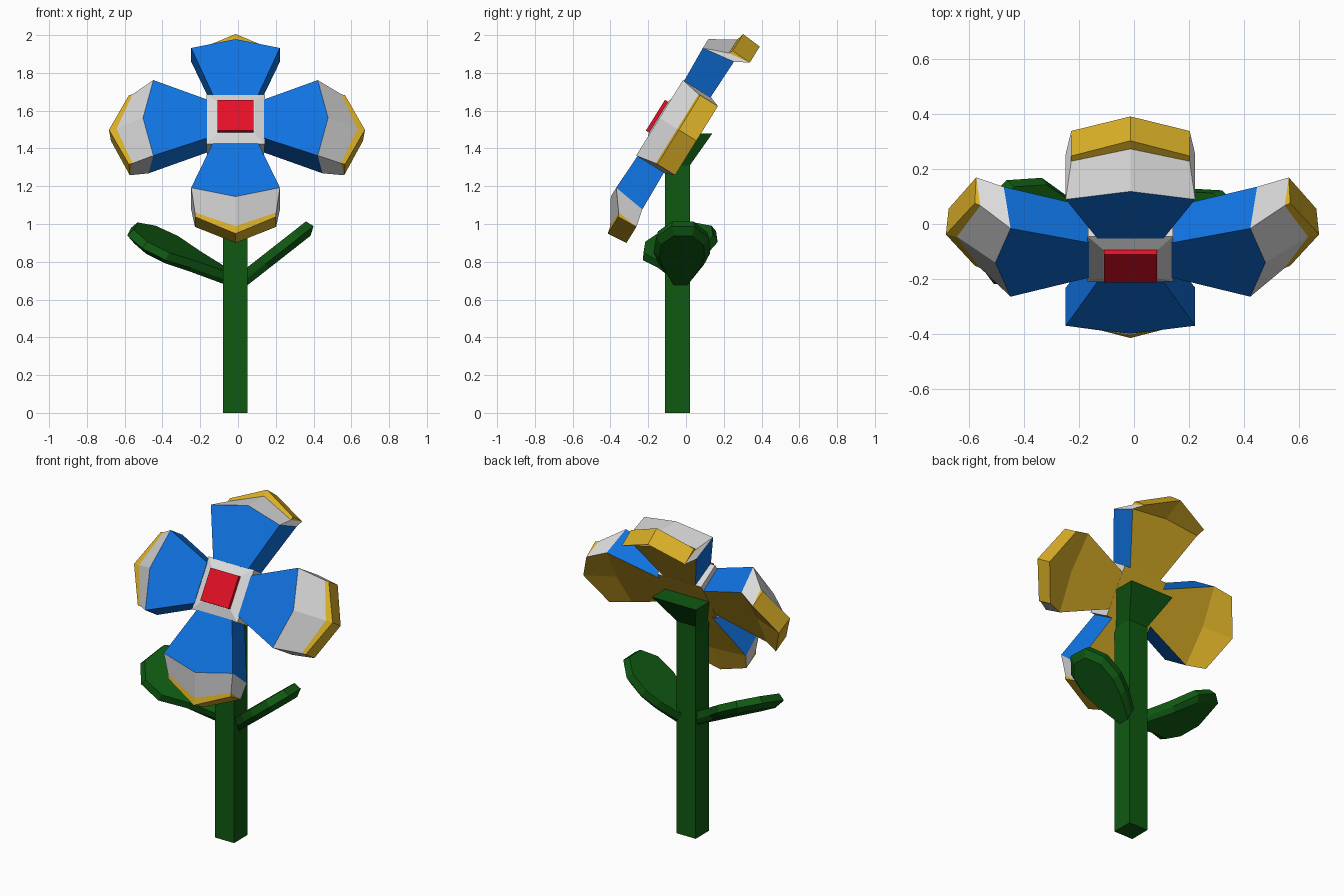
import bpy, bmesh, math
from mathutils import Vector

cube = bpy.data.objects.get("Cube")
if cube:
    bpy.data.objects.remove(cube, do_unlink=True)


def material(name, rgb):
    m = bpy.data.materials.new(name)
    m.use_nodes = True
    color = (*rgb, 1)
    m.diffuse_color = color
    bsdf = next(n for n in m.node_tree.nodes if n.type == 'BSDF_PRINCIPLED')
    bsdf.inputs["Base Color"].default_value = color
    return m


BLUE = material("petal_blue", (0.005, 0.17, 0.75))
WHITE = material("rim_white", (0.7, 0.7, 0.7))
YELLOW = material("back_yellow", (0.7, 0.43, 0.02))
RED = material("centre_red", (0.78, 0.005, 0.02))
GREEN = material("stem_green", (0.005, 0.1, 0.006))


def finish(name, bm, mats):
    bmesh.ops.recalc_face_normals(bm, faces=bm.faces)
    mesh = bpy.data.meshes.new(name)
    bm.to_mesh(mesh)
    bm.free()
    for m in mats:
        mesh.materials.append(m)
    ob = bpy.data.objects.new(name, mesh)
    bpy.context.scene.collection.objects.link(ob)
    return ob


def loft(name, loops, mats, cap_start=0, cap_end=0):
    """Skin closed loops of points, with a material slot for each cap."""
    bm = bmesh.new()
    rings = [[bm.verts.new(p) for p in loop] for loop in loops]
    n = len(rings[0])
    for a, b in zip(rings, rings[1:]):
        for i in range(n):
            j = (i + 1) % n
            bm.faces.new((a[i], a[j], b[j], b[i]))
    bm.faces.new(rings[0]).material_index = cap_start
    bm.faces.new(rings[-1]).material_index = cap_end
    return finish(name, bm, mats)


# Tilted frame of the flower head
CENTRE = Vector((-0.013, -0.14, 1.562))
SIDE = Vector((1, 0, 0))
UP = Vector((0, 0.527, 0.85))
OUT = Vector((0, -0.85, 0.527))


def head(a, u, n):
    return CENTRE + SIDE * a + UP * u + OUT * n


def head_square(half, n):
    return [head(x * half, y * half, n) for x, y in ((-1, -1), (1, -1), (1, 1), (-1, 1))]


# Petal: rows of half width, corner reach, middle reach, depth
ROWS = [(0.12, 0.15, 0.15, -0.01),
        (0.235, 0.435, 0.49, 0.0),
        (0.215, 0.515, 0.60, -0.11),
        (0.215, 0.535, 0.64, -0.12),
        (0.215, 0.53, 0.63, -0.23),
        (0.235, 0.46, 0.48, -0.178),
        (0.11, 0.15, 0.15, -0.17)]
STRIPS = [0, 1, 2, 2, 2, 2]


def petal(name, angle, reach, lift):
    c, s = math.cos(angle), math.sin(angle)
    bm = bmesh.new()
    rows = []
    for k, (half, corner, middle, n) in enumerate(ROWS):
        tip = 1 if 2 <= k <= 4 else 0
        row = []
        for w, r in ((-half, corner), (0, middle), (half, corner)):
            r += reach * tip
            row.append(bm.verts.new(head(r * c - w * s, r * s + w * c, n + lift * tip)))
        rows.append(row)
    for slot, a, b in zip(STRIPS, rows, rows[1:]):
        for i in range(2):
            bm.faces.new((a[i], a[i + 1], b[i + 1], b[i])).material_index = slot
    # Side walls: blue flank, white tip, yellow rim
    for e in (0, 2):
        for slot, ids in ((0, (0, 1, 5, 6)), (1, (1, 2, 4, 5)), (2, (2, 3, 4))):
            bm.faces.new([rows[k][e] for k in ids]).material_index = slot
    bm.faces.new(rows[0] + rows[-1][::-1])
    return finish(name, bm, [BLUE, WHITE, YELLOW])


petal("left_petal", 0, 0.045, 0)
petal("top_petal", math.pi / 2, -0.03, -0.022)
petal("right_petal", math.pi, 0.03, 0)
petal("bottom_petal", -math.pi / 2, 0.025, 0.03)

# Flower centre
loft("flower_core", [head_square(0.15, -0.171), head_square(0.155, -0.015),
                     head_square(0.1, 0.006)], [WHITE, YELLOW], cap_start=1)
loft("red_centre", [head_square(0.096, 0.0), head_square(0.096, 0.026)], [RED])


# Stem with flared top
def rect(x0, x1, y0, y1, z):
    return [(x0, y0, z), (x1, y0, z), (x1, y1, z), (x0, y1, z)]


loft("stem", [rect(-0.08, 0.05, -0.11, 0.02, 0), rect(-0.08, 0.05, -0.11, 0.02, 1.31),
              rect(-0.165, 0.135, -0.06, 0.14, 1.48)], [GREEN])


# Leaves: faceted blades, narrower underneath
def leaf(name, base, tip, across, outline, thick):
    base, along = Vector(base), (Vector(tip) - Vector(base)).normalized()
    across = Vector(across)
    across = (across - along * across.dot(along)).normalized()
    normal = along.cross(across)
    if normal.z < 0:
        normal = -normal
    pts = outline + [(t, -w) for t, w in reversed(outline)]
    mid = outline[-1][0] * 0.55

    def ring(scale, h):
        return [base + along * (mid + (t - mid) * (scale if t > mid else 1))
                + across * w * scale + normal * h for t, w in pts]

    loft(name, [ring(0.8, -thick / 2), ring(1.0, -thick * 0.1),
                ring(0.93, thick / 2)], [GREEN])


leaf("right_leaf", (-0.05, -0.035, 0.715), (-0.58, -0.03, 0.97), (0.0, 1, 0.3),
     [(0, 0.03), (0.2, 0.12), (0.34, 0.205), (0.48, 0.195), (0.58, 0.09)], 0.07)
leaf("left_leaf", (0.02, -0.03, 0.70), (0.39, -0.015, 0.99), (0, 1, 0),
     [(0, 0.04), (0.15, 0.12), (0.25, 0.15), (0.38, 0.14), (0.475, 0.06)], 0.075)
